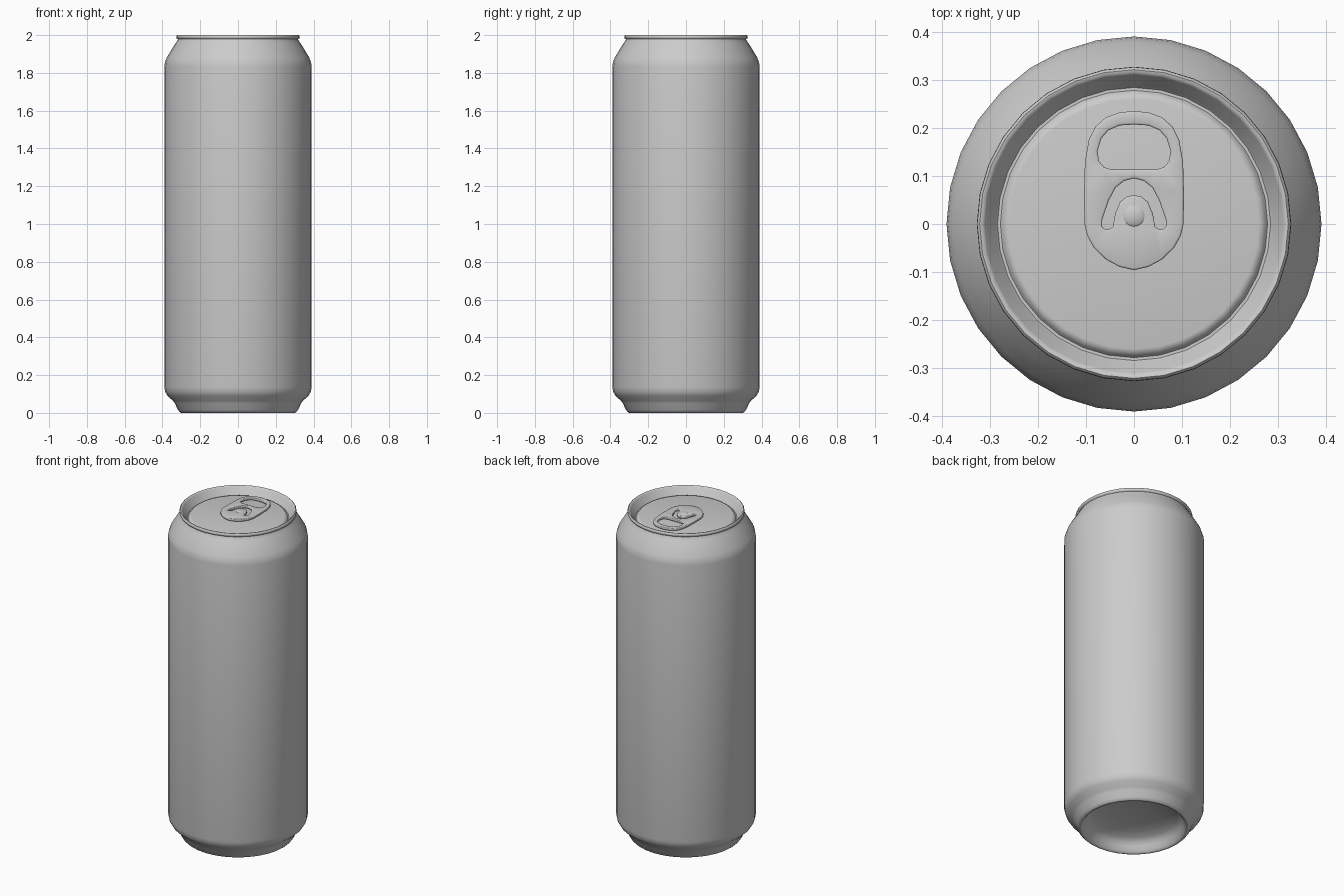
import bpy
import bmesh
from math import cos, sin, pi, radians
from mathutils import Vector, Matrix

cube = bpy.data.objects.get("Cube")
if cube:
    bpy.data.objects.remove(cube, do_unlink=True)

# One bare metal colour
metal = bpy.data.materials.new("grey_metal")
metal.use_nodes = True
metal.diffuse_color = (0.6, 0.6, 0.6, 1)
metal.node_tree.nodes["Principled BSDF"].inputs["Base Color"].default_value = (0.6, 0.6, 0.6, 1)


def finish(name, bm, angle=45):
    """Turn a bmesh into a smooth-shaded object."""
    mesh = bpy.data.meshes.new(name)
    bm.to_mesh(mesh)
    bm.free()
    mesh.materials.append(metal)
    obj = bpy.data.objects.new(name, mesh)
    bpy.context.collection.objects.link(obj)
    bpy.ops.object.select_all(action='DESELECT')
    obj.select_set(True)
    bpy.context.view_layer.objects.active = obj
    bpy.ops.object.shade_smooth_by_angle(angle=radians(angle))
    return obj


def lathe(name, profile, steps=32, centre=(0, 0)):
    """Spin a (radius, height) profile around a vertical axis."""
    bm = bmesh.new()
    verts = [bm.verts.new((r, 0, z)) for r, z in profile]
    edges = [bm.edges.new(pair) for pair in zip(verts, verts[1:])]
    bmesh.ops.spin(bm, geom=verts + edges, cent=(0, 0, 0), axis=(0, 0, 1),
                   angle=2 * pi, steps=steps)
    bmesh.ops.remove_doubles(bm, verts=bm.verts[:], dist=0.0001)
    bmesh.ops.recalc_face_normals(bm, faces=bm.faces[:])
    bmesh.ops.translate(bm, verts=bm.verts[:], vec=(*centre, 0))
    return finish(name, bm)


# Domed base, standing lip, wall, shoulder and neck
dome = [(0.27 * sin(a), 0.035 + 0.07 * cos(a))
        for a in (i * pi / 12 for i in range(7))]
lathe("can_body", dome + [
    (0.285, 0.012), (0.293, 0.002), (0.3, 0), (0.308, 0.004), (0.318, 0.016),
    (0.334, 0.05), (0.345, 0.065), (0.373, 0.09), (0.385, 0.11), (0.39, 0.135),
    (0.39, 1.835), (0.387, 1.855), (0.378, 1.88), (0.345, 1.935),
    (0.328, 1.962), (0.319, 1.975), (0.318, 1.984)])

# Rolled rim, sloping countersink wall, groove and raised panel
lathe("can_lid", [
    (0.317, 1.978), (0.324, 1.981), (0.327, 1.988), (0.326, 1.996),
    (0.321, 2), (0.315, 1.999), (0.31, 1.993), (0.289, 1.955), (0.284, 1.949),
    (0.278, 1.949), (0.274, 1.954), (0.269, 1.961), (0.26, 1.963), (0, 1.963)])


def mirrored(half):
    """Close a half outline, listed from top to bottom, across x = 0."""
    return half + [(-x, y) for x, y in reversed(half) if x > 0]


# Pull tab plate with a finger hole and an arched slot around the rivet
outline = mirrored([
    (0, 0.235), (0.03, 0.232), (0.058, 0.222), (0.08, 0.203), (0.094, 0.175),
    (0.102, 0.13), (0.104, 0.06), (0.103, 0), (0.097, -0.025), (0.083, -0.05),
    (0.058, -0.074), (0.03, -0.089), (0, -0.096)])
finger_hole = mirrored([
    (0, 0.207), (0.03, 0.205), (0.053, 0.195), (0.068, 0.178), (0.076, 0.152),
    (0.073, 0.131), (0.062, 0.118), (0.045, 0.113), (0, 0.113)])
slot = mirrored([
    (0, 0.095), (0.02, 0.09), (0.038, 0.076), (0.052, 0.05), (0.066, 0.01),
    (0.067, -0.006), (0.056, -0.013), (0.044, -0.006), (0.039, 0.022),
    (0.029, 0.046), (0.015, 0.057), (0, 0.06)])
# The slot is an arch, so its inner edge also crosses the centre line
half = slot[:12]
slot = half + [(-x, y) for x, y in reversed(half[1:-1])]

bm = bmesh.new()
for loop in (outline, finger_hole, slot):
    verts = [bm.verts.new((x, y, 1.983)) for x, y in loop]
    for a, b in zip(verts, verts[1:] + verts[:1]):
        bm.edges.new((a, b))
bmesh.ops.triangle_fill(bm, edges=bm.edges[:], use_beauty=True, normal=(0, 0, 1))
for face in bm.faces:
    if face.normal.z < 0:
        face.normal_flip()
tab = finish("pull_tab", bm)
solid = tab.modifiers.new("thickness", 'SOLIDIFY')
solid.thickness = 0.016
solid.offset = -1
bevel = tab.modifiers.new("rounded_edges", 'BEVEL')
bevel.width = 0.005
bevel.segments = 2
bevel.limit_method = 'ANGLE'
bevel.angle_limit = radians(50)

# Rivet holding the tab to the lid
lathe("tab_rivet", [(0.022, 1.96), (0.022, 1.983), (0.018, 1.986), (0, 1.987)],
      steps=16, centre=(0, 0.017))
